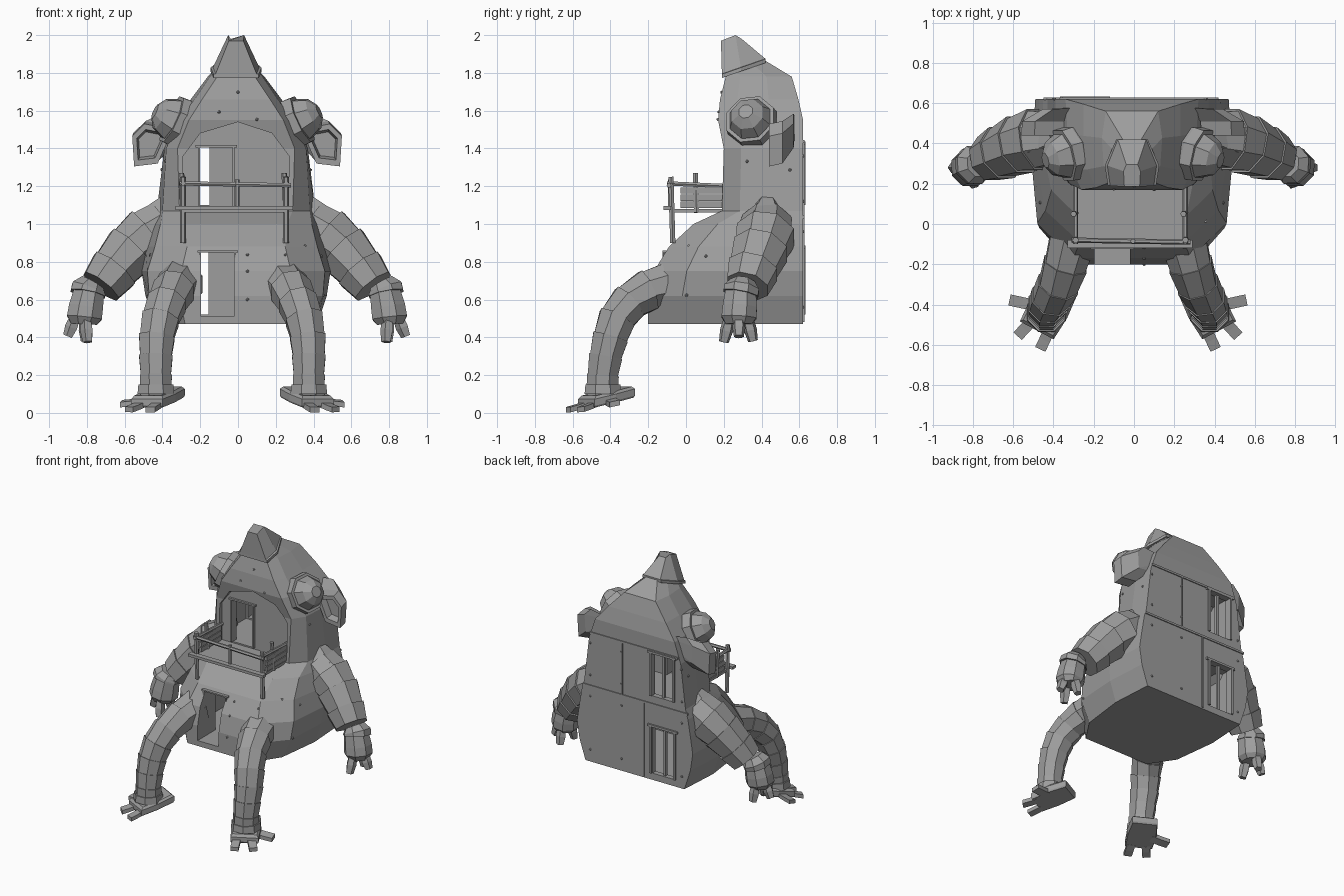
import bpy, bmesh, math
from mathutils import Vector as V

if "Cube" in bpy.data.objects:
    bpy.data.objects.remove(bpy.data.objects["Cube"])

GREY = (0.34, 0.34, 0.34, 1)
mat = bpy.data.materials.new("plain grey")
mat.use_nodes = True
mat.diffuse_color = GREY
mat.node_tree.nodes["Principled BSDF"].inputs["Base Color"].default_value = GREY


def finish(name, bm):
    bmesh.ops.recalc_face_normals(bm, faces=bm.faces)
    me = bpy.data.meshes.new(name)
    bm.to_mesh(me)
    bm.free()
    me.materials.append(mat)
    ob = bpy.data.objects.new(name, me)
    bpy.context.collection.objects.link(ob)
    return ob


def skin(bm, rings):
    """Bridge matching rings of points and cap both ends."""
    vs = [[bm.verts.new(p) for p in r] for r in rings]
    n = len(vs[0])
    for a, b in zip(vs, vs[1:]):
        for i in range(n):
            bm.faces.new((a[i], a[(i + 1) % n], b[(i + 1) % n], b[i]))
    bm.faces.new(vs[0])
    bm.faces.new(vs[-1])


def loft(name, rings):
    bm = bmesh.new()
    skin(bm, rings)
    return finish(name, bm)


def box(name, lo, hi):
    return loft(name, [[(lo[0], lo[1], z), (hi[0], lo[1], z), (hi[0], hi[1], z), (lo[0], hi[1], z)]
                       for z in (lo[2], hi[2])])


def limb(name, path, radii, sides=8, step=1.0, ref=(0, 1, 0)):
    """Tube along a path; step below 1 makes overlapping tapered segments."""
    pts = [V(p) for p in path]
    rings = []
    for i in range(len(pts)):
        d = (pts[min(i + 1, len(pts) - 1)] - pts[max(i - 1, 0)]).normalized()
        u = d.cross(V(ref)).normalized()
        w = u.cross(d)
        rings.append([u * math.cos(a) + w * math.sin(a) for a in
                      [math.tau * (k + 0.5) / sides for k in range(sides)]])
    bm = bmesh.new()
    ring = lambda i, s: [pts[i] + q * radii[i] * s for q in rings[i]]
    if step == 1.0:
        skin(bm, [ring(i, 1) for i in range(len(pts))])
    else:
        for i in range(len(pts) - 1):
            skin(bm, [ring(i, 1), ring(i + 1, step)])
    return finish(name, bm)


def cut(ob, cutter):
    mod = ob.modifiers.new("cut", "BOOLEAN")
    mod.object, mod.operation, mod.solver = cutter, "DIFFERENCE", "EXACT"
    bpy.context.view_layer.objects.active = ob
    bpy.ops.object.modifier_apply(modifier=mod.name)
    bpy.data.objects.remove(cutter)


# Body: height, half widths (back, rear side, front side, front), front y, back y
CX = -0.01
SECTIONS = [(0.47, .41, .43, .39, .27, -.20, .62), (0.62, .46, .48, .46, .30, -.20, .62),
            (0.75, .48, .50, .47, .29, -.17, .62), (0.88, .46, .48, .43, .26, -.09, .62),
            (1.00, .44, .45, .40, .27, .04, .62), (1.07, .42, .42, .39, .30, .19, .62),
            (1.40, .38, .38, .37, .31, .20, .62), (1.55, .33, .32, .30, .25, .17, .62),
            (1.66, .24, .24, .22, .18, .18, .595), (1.78, .13, .15, .14, .10, .21, .56),
            (1.87, .04, .06, .06, .04, .20, .41)]


def body_ring(s):
    z, b, m, f2, f, fy, by = s
    half = [(b, by), (m, fy + .62 * (by - fy)), (f2, fy + .22 * (by - fy)), (f, fy)]
    return [(CX + x, y, z) for x, y in half] + [(CX - x, y, z) for x, y in reversed(half)]


body = loft("body_shell", [body_ring(s) for s in SECTIONS])
arch = [(-.29, 1.08), (-.29, 1.36), (-.2, 1.48), (0, 1.54), (.18, 1.48), (.27, 1.36), (.27, 1.08)]
cut(body, loft("face_cutter", [[(x, y, z) for x, z in arch] for y in (0, .225)]))
for lo, hi in [((-.36, .01, .51), (.36, .58, .89)), ((-.34, .27, 1.09), (.31, .58, 1.44)),
               ((-.195, -.5, .51), (-.02, .1, .85)), ((-.2, .1, 1.09), (-.03, .3, 1.405)),
               ((-.335, .5, .52), (-.155, .8, .87)), ((-.325, .5, 1.1), (-.15, .8, 1.42))]:
    cut(body, box("opening_cutter", lo, hi))


# Door and window frames
def frame(name, x0, x1, z0, z1, y0, y1, t=0.012):
    box(name + "_left_jamb", (x0 - t, y0, z0), (x0, y1, z1))
    box(name + "_right_jamb", (x1, y0, z0), (x1 + t, y1, z1))
    box(name + "_lintel", (x0 - 2 * t, y0, z1), (x1 + 2 * t, y1, z1 + t))


frame("upper_door", -.2, -.03, 1.09, 1.405, .21, .25)
frame("lower_door", -.195, -.02, .51, .85, -.125, -.06, .01)
for name, z0, z1, x0 in (("lower_window", .52, .87, -.335), ("upper_window", 1.1, 1.42, -.325)):
    frame(name, x0, -.152, z0, z1, .6, .632, .016)
    box(name + "_bar", (x0 + .08, .585, z0), (x0 + .1, .605, z1))

# Hull plating strips on the back
for i, (x0, x1, z0, z1) in enumerate([(-.45, .42, 1.03, 1.045), (-.37, .36, 1.43, 1.445),
                                      (.09, .1, 1.045, 1.43), (-.09, -.08, .48, 1.03)]):
    box(f"back_seam_{i}", (x0, .615, z0), (x1, .627, z1))

# Peaked cap, tip leaning forward
cap_base = [(.115, .19, 1.785), (.13, .29, 1.82), (.075, .42, 1.865)]
cap_top = [(.038, .185, 1.97), (.042, .262, 2.0), (.028, .295, 1.98)]


def both(half, s=1.0, dz=0.0):
    return [(CX + x * s, y, z + dz) for x, y, z in half] + [(CX - x * s, y, z + dz) for x, y, z in reversed(half)]


loft("peaked_cap", [both(cap_base, 1.04, -.012), both(cap_base, 1.04, .008), both(cap_base, .94, .01),
                    both(cap_top)])

EAR = [(.34, 1.50), (.49, 1.53), (.555, 1.465), (.545, 1.305), (.42, 1.32)]
for s, side in ((1, "left"), (-1, "right")):
    P = lambda x, y, z: (CX / 2 + s * x, y, z)

    # Eye: faceted dome in an octagonal rim
    axis = V((s * .82, -.22, .38)).normalized()
    c = V(P(.325, .345, 1.545))
    limb(side + "_eye", [c - axis * .06, c + axis * .03, c + axis * .09, c + axis * .125], [.118, .118, .09, .04])
    limb(side + "_eye_rim", [c - axis * .1, c - axis * .03, c + axis * .025], [.12, .142, .138])

    # Ear: funnel with a hollow pentagonal mouth
    def ear_ring(y, k, cx=.47, cz=1.425):
        return [P(cx + (x - .47) * k, y, cz + (z - 1.425) * k) for x, z in EAR]
    loft(side + "_ear", [ear_ring(.575, .5, .3, 1.52), ear_ring(.57, .8, .38, 1.5), ear_ring(.51, 1, .465, 1.44),
                         ear_ring(.44, 1), ear_ring(.44, .72), ear_ring(.49, .6)])

    # Arm, cuff, hand and fingers
    limb(side + "_arm", [P(.38, .43, 1.0), P(.47, .42, .94), P(.56, .395, .865), P(.65, .355, .76), P(.72, .325, .67)],
         [.14, .165, .155, .142, .128], 8, .93)
    limb(side + "_shoulder_flap", [P(.33, .43, 1.17), P(.37, .43, 1.1), P(.43, .42, 1.0)], [.02, .07, .13], 6)
    limb(side + "_cuff", [P(.765, .3, .69), P(.785, .295, .655), P(.79, .29, .63)], [.07, .1, .1])
    limb(side + "_hand", [P(.78, .29, .66), P(.80, .285, .56), P(.808, .28, .505), P(.81, .28, .47)],
         [.085, .098, .1, .075])
    for i, (x, y, z) in enumerate([(.895, .28, .405), (.79, .2, .375), (.80, .355, .38)]):
        root = V(P(.81 + (x - .81) * .5, .28 + (y - .28) * .6, .51))
        limb(f"{side}_finger_{i}", [root, V(P(x, y, z)).lerp(root, .45), P(x, y, z)], [.03, .036, .027], 5)

    # Leg, foot plate and toes
    L = lambda x, y, z: (-.03 + s * x, y, z)
    limb(side + "_leg", [L(.27, -.06, .69), L(.31, -.2, .65), L(.345, -.3, .585), L(.38, -.365, .5), L(.4, -.4, .4),
                         L(.405, -.425, .3), L(.405, -.44, .2), L(.405, -.445, .09)],
         [.125, .117, .11, .107, .102, .096, .092, .094], 8, .94, (1, 0, 0))
    limb(side + "_ankle", [L(.405, -.44, .1), L(.405, -.44, .15)], [.105, .1])
    ang = math.radians(28)

    def foot(u, v, z):  # u across the foot, v towards the toes
        return L(.39 + u * math.cos(ang) + v * math.sin(ang), -.42 + u * math.sin(ang) - v * math.cos(ang), z - v * .22)
    sole = [(-.09, -.125), (.085, -.125), (.105, 0), (.1, .125), (-.09, .125), (-.1, 0)]
    loft(side + "_foot", [[foot(u * k, v * k, z) for u, v in sole]
                          for k, z in ((.95, .055), (1, .065), (1, .1), (.88, .115))])
    for i, (u, v, du, dv) in enumerate([(-.05, .1, -.005, .1), (.05, .1, .025, .095), (.07, .02, .125, .035)]):
        d = V((du, dv)).normalized() * .028
        ends = [(u, v), (u + du * .5, v + dv * .5), (u + du, v + dv)]
        loft(f"{side}_toe_{i}", [[foot(a - d.y * p, b + d.x * p, z + q) for p, q in
                                 ((-1, -.016), (1, -.016), (1, .012), (-1, .012))]
                                for (a, b), z in zip(ends, (.07, .065, .063))])

# Balcony deck, posts and rails
box("balcony_deck", (-.3, -.09, 1.06), (.26, .24, 1.08))
box("balcony_front_beam", (-.33, -.12, 1.075), (.29, -.08, 1.095))


def pole(name, a, b, r=.013, ref=(1, 0, 0)):
    limb(name, [a, b], [r, r], 6, ref=ref)


for x, side in ((-.29, "right"), (.255, "left")):
    pole(side + "_front_post", (x, -.07, .9), (x, -.08, 1.25), .016)
    pole(side + "_rear_post", (x, .055, 1.06), (x - .01, .05, 1.27), .015)
    pole(side + "_side_rail", (x, -.1, 1.215), (x, .23, 1.2))
    for i, z in enumerate((1.085, 1.123, 1.161)):
        box(f"{side}_side_plank_{i}", (x - .008, -.03, z), (x + .008, .21, z + .033))
pole("front_rail", (-.31, -.08, 1.215), (.28, -.09, 1.205), ref=(0, 1, 0))
pole("middle_post", (-.005, -.085, 1.08), (-.005, -.085, 1.235))

# Rivets pressed onto the nearest hull surface
hull = bmesh.new()
spots = [(x, .7, z) for z in (.56, .96, 1.12, 1.36) for x in (-.4, .1, .36)]
spots += [(s * .5, y, z) for s in (1, -1) for y, z in ((.55, .9), (.55, 1.3), (.3, 1.34), (0, .62), (.1, .85))]
spots += [(x, -.3, z) for x in (.05, .25) for z in (.6, .8, .95)] + [(-.1, .1, 1.6), (.1, .1, 1.56), (0, .1, 1.72)]
for p in spots:
    loc = body.closest_point_on_mesh(V(p))[1]
    made = bmesh.ops.create_icosphere(hull, subdivisions=1, radius=.009)["verts"]
    bmesh.ops.translate(hull, verts=made, vec=loc)
finish("rivets", hull)
